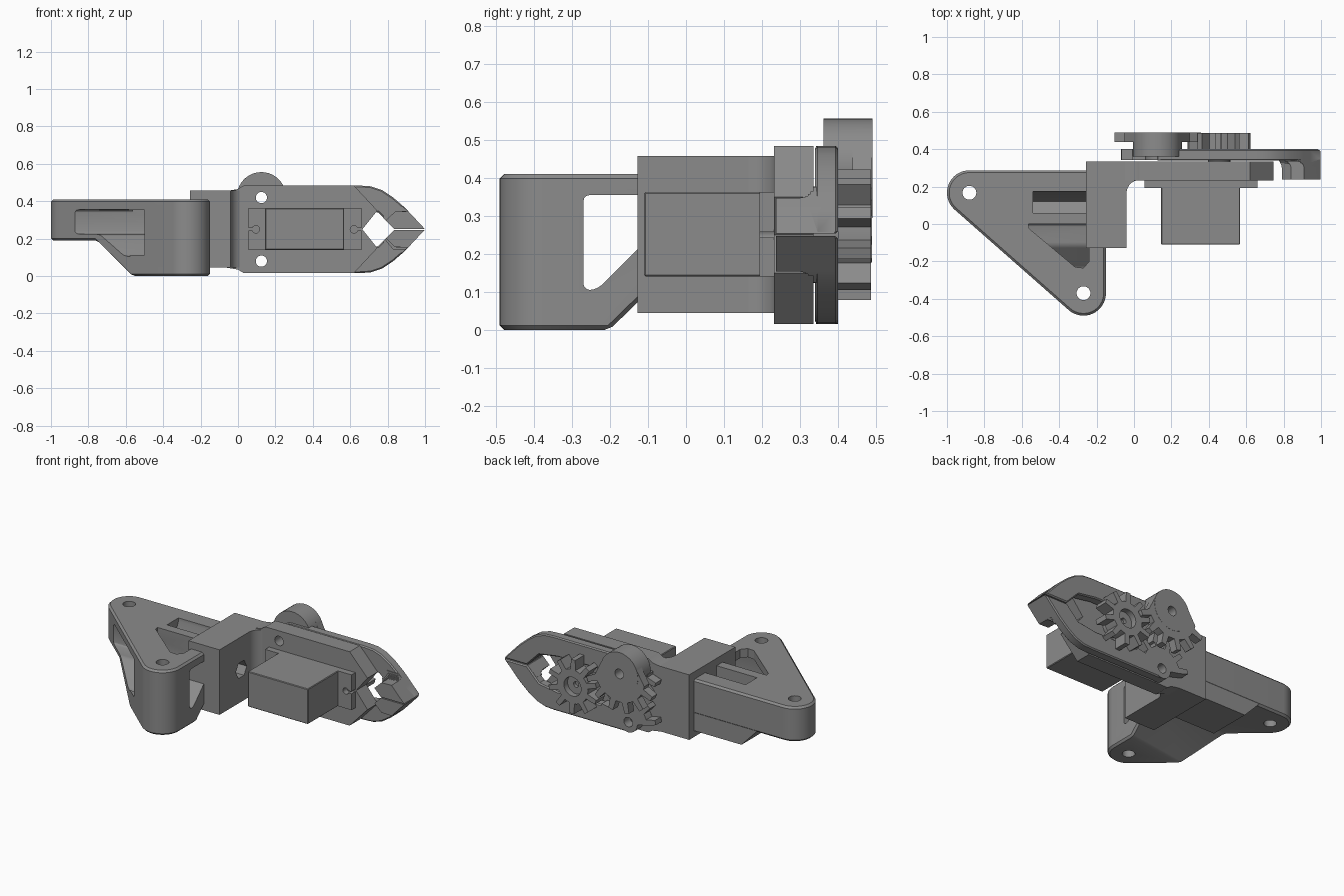
import bpy, bmesh
from math import sin, cos, radians, sqrt

old = bpy.data.objects.get("Cube")
if old:
    bpy.data.objects.remove(old, do_unlink=True)

grey = bpy.data.materials.new("mid grey")
grey.use_nodes = True
GREY = (0.26, 0.26, 0.26, 1)
grey.diffuse_color = GREY
grey.node_tree.nodes["Principled BSDF"].inputs["Base Color"].default_value = GREY


def prism(name, pts, axis, a, b):
    """Extrude a 2D outline along an axis between a and b."""
    place = {"x": lambda u, v, w: (w, u, v),
             "y": lambda u, v, w: (u, w, v),
             "z": lambda u, v, w: (u, v, w)}[axis]
    bm = bmesh.new()
    low = [bm.verts.new(place(u, v, a)) for u, v in pts]
    high = [bm.verts.new(place(u, v, b)) for u, v in pts]
    bm.faces.new(low)
    bm.faces.new(high[::-1])
    n = len(pts)
    for i in range(n):
        j = (i + 1) % n
        bm.faces.new((low[j], low[i], high[i], high[j]))
    bmesh.ops.recalc_face_normals(bm, faces=bm.faces)
    mesh = bpy.data.meshes.new(name)
    bm.to_mesh(mesh)
    bm.free()
    mesh.materials.append(grey)
    ob = bpy.data.objects.new(name, mesh)
    bpy.context.collection.objects.link(ob)
    return ob


def rect(u0, u1, v0, v1):
    return [(u0, v0), (u1, v0), (u1, v1), (u0, v1)]


def arc(u, v, r, start, end, n=16):
    steps = [radians(start + (end - start) * i / n) for i in range(n + 1)]
    return [(u + r * cos(t), v + r * sin(t)) for t in steps]


def circle(u, v, r, n=32):
    return arc(u, v, r, 0, 360, n)[:-1]


def activate(ob):
    bpy.ops.object.select_all(action="DESELECT")
    ob.select_set(True)
    bpy.context.view_layer.objects.active = ob


def bevel(ob, width, segments=1, angle=40):
    mod = ob.modifiers.new("bevel", "BEVEL")
    mod.width, mod.segments, mod.angle_limit = width, segments, radians(angle)
    activate(ob)
    bpy.ops.object.modifier_apply(modifier=mod.name)


def combine(ob, tools, operation="DIFFERENCE"):
    for tool in tools:
        mod = ob.modifiers.new("cut", "BOOLEAN")
        mod.operation, mod.object, mod.solver = operation, tool, "EXACT"
        activate(ob)
        bpy.ops.object.modifier_apply(modifier=mod.name)
        bpy.data.objects.remove(tool, do_unlink=True)


def teeth(u, v, root, tip, start, end, count):
    """Trapezoid gear teeth along an arc."""
    pts, step = [], (end - start) / count
    for i in range(count):
        for f, r in ((0.05, root), (0.3, root), (0.4, tip), (0.68, tip), (0.8, root)):
            t = radians(start + step * (i + f))
            pts.append((u + r * cos(t), v + r * sin(t)))
    return pts


MID = 0.25                     # height of the gripper's centre line
PIVOT_X, PIVOT_DZ = 0.125, 0.17


def pivot_holes():
    return [prism("hole", circle(PIVOT_X, MID + s * PIVOT_DZ, 0.03), "y", 0, 0.6) for s in (1, -1)]


# Triangular mounting bracket with two bolt feet and a sloping underside
foot_a, foot_b, foot_r = (-0.88, 0.167), (-0.27, -0.37), 0.12
outline = (arc(*foot_a, foot_r, 90, 228.7) + arc(*foot_b, foot_r, 228.7, 360)
           + [(-0.15, 0.287)])
bracket = prism("mounting_bracket", outline, "z", 0, 0.41)
underside = prism("underside", [(-0.21, -0.01), (-0.2, 0), (-0.005, 0.19), (0.5, 0.19),
                                (0.5, -0.01)], "x", -1.2, 0.1)
for vert in underside.data.vertices:
    vert.co.y += 0.143 * (vert.co.x + 0.15)
combine(bracket, [underside])
bevel(bracket, 0.012)
# Box under the rear slot, with a ramped end
combine(bracket, [prism("slot_box", [(-0.7, 0.2), (-0.59, 0.085), (-0.16, 0.085), (-0.16, 0.2)],
                        "y", 0.01, 0.287)], "UNION")
cavity = prism("cavity", [(-0.27, 0.355), (0, 0.355), (0, 0.225), (-0.115, 0.225), (-0.235, 0.105),
                          (-0.27, 0.105)], "x", -1.1, 0)
bevel(cavity, 0.02, 3)
window = prism("window", [(-0.54, -0.37), (-0.44, -0.26), (-0.44, -0.235), (-0.65, -0.235)],
               "z", 0.112, 0.353)
slot = prism("slot", [(0.06, 0.5), (0.06, 0.3), (0.12, 0.26), (0.175, 0.39), (0.175, 0.5)],
             "x", -0.54, -0.2)
opening = prism("opening", [(-0.565, 0), (-0.24, 0), (-0.24, -0.2), (-0.27, -0.235), (-0.315, -0.23),
                            (-0.56, -0.025)], "z", 0.3, 0.5)
bolts = [prism("bolt", circle(*c, 0.037), "z", -0.1, 0.5) for c in (foot_a, foot_b)]
combine(bracket, [cavity, window, slot, opening] + bolts)

# Clamp block that joins the bracket to the gripper
clamp = prism("clamp_block", rect(-0.257, -0.04, -0.128, 0.335), "z", 0.045, 0.457)
combine(clamp, [prism("hex", circle(0.09, MID, 0.055, 6), "x", -0.14, 0)])

# Fillet between the clamp and the base plate
prism("clamp_fillet", arc(0.03, 0.165, 0.07, 180, 90, 8) + [(0.03, 0.3), (-0.06, 0.3), (-0.06, 0.165)],
      "z", 0.045, 0.457)

# Base plate with a V notch at its free end
half = [(-0.06, 0.205), (0.0, 0.215), (0.03, 0.234), (0.62, 0.234), (0.745, 0.1), (0.665, 0)]
plate = prism("base_plate", [(x, MID + z) for x, z in half]
              + [(x, MID - z) for x, z in half[-2::-1]], "y", 0.232, 0.335)
combine(plate, pivot_holes())

# Servo motor: body, mounting flange with screw holes, shaft
body = prism("servo_body", rect(0.145, 0.567, 0.14, 0.363), "y", -0.11, 0.25)
bevel(body, 0.004)
flange = prism("servo_flange", rect(0.055, 0.66, 0.14, 0.363), "y", 0.193, 0.236)
for x, edge in ((0.095, 0.04), (0.62, 0.68)):
    combine(flange, [prism("screw", circle(x, MID, 0.02, 16), "y", 0.1, 0.3),
                     prism("key", rect(min(x, edge), max(x, edge), MID - 0.007, MID + 0.007),
                           "y", 0.1, 0.3)])
prism("servo_shaft", circle(0.455, MID, 0.06, 24), "y", 0.33, 0.43)

# Drive gear with a hub recess
drive = prism("drive_gear", teeth(0.455, MID, 0.108, 0.172, 0, 360, 10), "y", 0.4, 0.487)
combine(drive, [prism("recess", circle(0.455, MID, 0.06), "y", 0.45, 0.6),
                prism("bore", circle(0.455, MID, 0.018, 16), "y", 0.41, 0.6)])

# Two mirrored fingers, each with a thick filleted tip and a gear sector at its pivot
arm = ([(0.12, 0.11), (0.62, 0.11), (0.75, 0.09), (0.835, 0.003), (0.998, 0.003)]
       + [(0.94, 0.065), (0.89, 0.118), (0.83, 0.17), (0.77, 0.21), (0.71, 0.23), (0.65, 0.234)]
       + [(0.12, 0.234)])
LAYERS = 7
for side, word in ((1, "upper"), (-1, "lower")):
    finger = prism(word + "_finger", [(x, MID + side * z) for x, z in arm], "y", 0.339, 0.4)
    bevel(finger, 0.007, 1, 60)
    z = MID + side * PIVOT_DZ
    start = 0 if side < 0 else 180
    sector = prism(word + "_sector", teeth(PIVOT_X, z, 0.135, 0.197, start, start + 180, 6)
                   + arc(PIVOT_X, z, 0.064, start + 180, start + 360), "y", 0.342, 0.4)
    parts = [sector]
    # each layer nearer the finger spreads wider, which forms the fillet
    for i in range(LAYERS):
        t = i / LAYERS
        g = 0.065 * (1 - sqrt(1 - t * t))
        front = 0.295 + 0.045 * t if i else 0.237
        tip = [(0.835, 0.003), (0.79 - g / 2, 0.048 + g / 2), (0.84 - g, 0.095 + g),
               (0.91 - g, 0.097 + g * 0.9), (0.94, 0.065), (0.998, 0.003)]
        parts.append(prism("tip", [(x, MID + side * h) for x, h in tip], "y", front, 0.39))
    combine(finger, parts, "UNION")
    combine(finger, pivot_holes())

# Driven sector stacked on the upper finger, with a round boss
top_z = MID + PIVOT_DZ
boss = prism("driven_boss", circle(PIVOT_X, top_z + 0.005, 0.131, 40), "y", 0.362, 0.49)
combine(boss, [prism("driven_sector", arc(PIVOT_X, top_z + 0.005, 0.131, 20, 160)
                     + teeth(PIVOT_X, top_z, 0.178, 0.245, 190, 350, 6), "y", 0.438, 0.489)], "UNION")
combine(boss, pivot_holes())

# Shade curved walls smoothly and keep the edges sharp
for ob in bpy.context.collection.objects:
    if ob.type == "MESH" and grey.name in ob.data.materials:
        activate(ob)
        bpy.ops.object.shade_smooth_by_angle(angle=radians(30))
